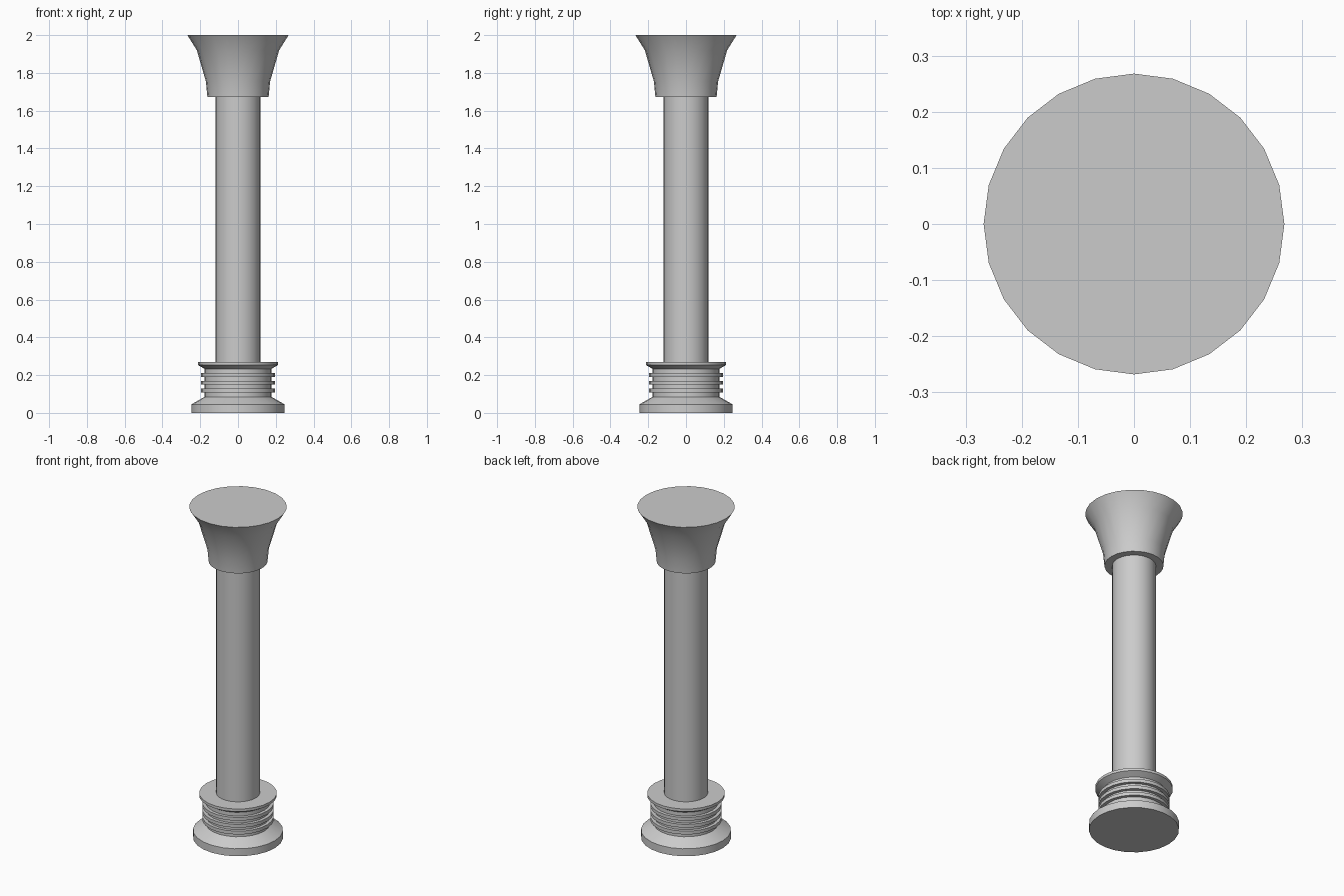
import bpy, bmesh, math

if "Cube" in bpy.data.objects:
    bpy.data.objects.remove(bpy.data.objects["Cube"])

SIDES = 24


def lathe(name, profile):
    """Spin a (radius, z) profile round z, closing both ends with flat caps."""
    bm = bmesh.new()
    rings = []
    for r, z in profile:
        rings.append([bm.verts.new((r * math.cos(2 * math.pi * i / SIDES),
                                    r * math.sin(2 * math.pi * i / SIDES), z))
                      for i in range(SIDES)])
    for a, b in zip(rings, rings[1:]):
        for i in range(SIDES):
            j = (i + 1) % SIDES
            bm.faces.new((a[i], a[j], b[j], b[i]))
    bm.faces.new(rings[0][::-1])
    bm.faces.new(rings[-1])
    mesh = bpy.data.meshes.new(name)
    bm.to_mesh(mesh)
    bm.free()
    obj = bpy.data.objects.new(name, mesh)
    bpy.context.collection.objects.link(obj)
    bpy.ops.object.select_all(action='DESELECT')
    obj.select_set(True)
    bpy.context.view_layer.objects.active = obj
    bpy.ops.object.shade_smooth_by_angle(angle=math.radians(30))
    return obj


# Base: foot disc, sloped shoulder, ribbed neck and upper flange
NECK, RIB = 0.177, 0.196
base = [(0.247, 0.0), (0.247, 0.045), (NECK, 0.085)]
for z in (0.118, 0.159, 0.201):
    base += [(NECK, z - 0.01), (RIB, z - 0.01), (RIB, z + 0.01), (NECK, z + 0.01)]
base += [(NECK, 0.233), (0.213, 0.254), (0.213, 0.27)]
lathe("base", base)

# Plain round shaft
lathe("shaft", [(0.12, 0.27), (0.12, 1.675)])

# Flared capital
lathe("capital", [(0.162, 1.672), (0.17, 1.755), (0.218, 1.92), (0.268, 2.0)])
